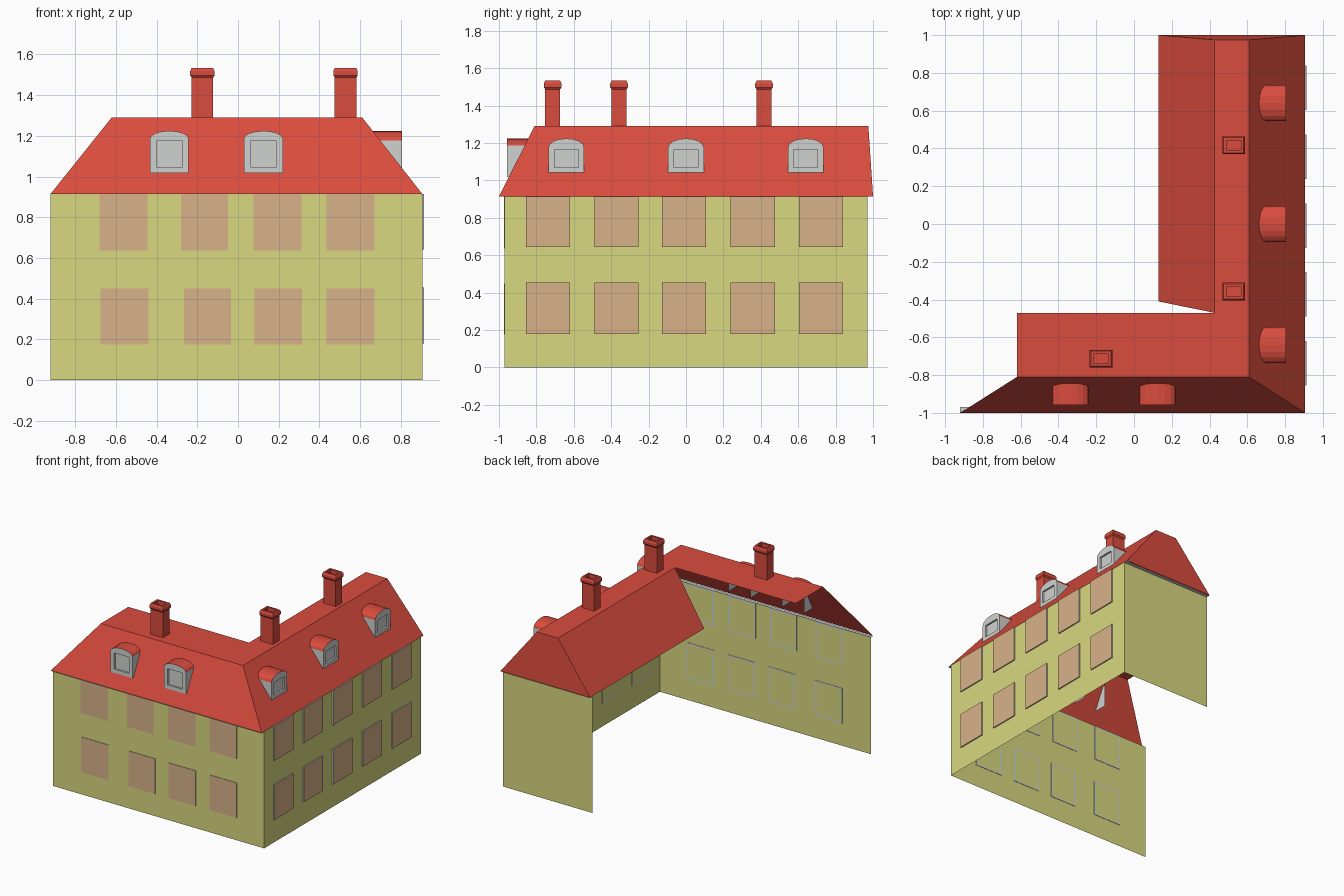
import bpy, bmesh, math

if "Cube" in bpy.data.objects:
    bpy.data.objects.remove(bpy.data.objects["Cube"])

def mat(name, r, g, b):
    m = bpy.data.materials.new(name)
    m.diffuse_color = (r, g, b, 1)
    m.use_nodes = True
    m.node_tree.nodes["Principled BSDF"].inputs["Base Color"].default_value = m.diffuse_color
    return m

RED = mat("roof red", .70, .072, .048)
WALL = mat("wall yellow", .69, .69, .215)
PANE = mat("window salmon", .69, .45, .25)
GREY = mat("trim grey", .63, .65, .63)

EAVE, TOP = .915, 1.29


def make(name, polys, mats, recalc=False):
    """Build an object from (points, material index) polygons."""
    bm = bmesh.new()
    for pts, mi in polys:
        f = bm.faces.new([bm.verts.new(p) for p in pts])
        f.material_index = mi
    bmesh.ops.remove_doubles(bm, verts=bm.verts, dist=.0004)
    if recalc:
        bmesh.ops.recalc_face_normals(bm, faces=bm.faces)
    me = bpy.data.meshes.new(name)
    bm.to_mesh(me)
    bm.free()
    for m in mats:
        me.materials.append(m)
    ob = bpy.data.objects.new(name, me)
    bpy.context.collection.objects.link(ob)
    return ob


# side mappings: u along the wall, v outward, w up
def front(u, v, w):
    return (u, -v, w)

def right(u, v, w):
    return (v, u, w)


# walls: front, right and back end, inner sides open
FY, RX = .97, .905
def wall(name, a, b):
    make(name, [([(*a, 0), (*b, 0), (*b, EAVE), (*a, EAVE)], 0)], [WALL])

wall("front_wall", (-.92, -FY), (RX, -FY))
wall("right_wall", (RX, -FY), (RX, FY))
wall("back_end_wall", (RX, FY), (.13, FY))

# grey soffits under the overhanging eaves
def soffit(name, x0, x1, y0, y1):
    z = EAVE - .003
    make(name, [([(x0, y0, z), (x0, y1, z), (x1, y1, z), (x1, y0, z)], 0)], [GREY])

soffit("front_soffit", -.92, RX, -1, -FY)
soffit("back_soffit", .13, RX, FY, 1)

# roof: flat tops and steep slopes
fl, fr, rr = (-.62, -.81, TOP), (.61, -.81, TOP), (.61, .975, TOP)
ri, inner = (.425, .975, TOP), (.425, -.47, TOP)
e_fl, e_fr = (-.92, -1, EAVE), (RX, -1, EAVE)
e_rr, e_ri = (RX, 1, EAVE), (.13, 1, EAVE)
make("roof", [
    ([e_fl, e_fr, fr, fl], 0),
    ([e_fr, e_rr, rr, fr], 0),
    ([e_rr, e_ri, ri, rr], 0),
    ([e_ri, (.13, -.41, EAVE), inner, ri], 0),
    ([fl, fr, rr, ri, inner, (-.62, -.47, TOP)], 0),
], [RED])


# windows: thin plates, salmon outside, grey rim, wall colour inside
def window(name, side, v, u0, u1, w0, w1, out):
    def ring(d, i):
        return [side(u, v + d, w) for u, w in
                ((u0 + i, w0 + i), (u1 - i, w0 + i), (u1 - i, w1 - i), (u0 + i, w1 - i))]
    o, b, c = ring(out, 0), ring(-.003, 0), ring(-.003, .011)
    polys = [(o, 0), (c, 2)]
    for p, q in ((o, b), (b, c)):
        polys += [([p[k], p[(k + 1) % 4], q[(k + 1) % 4], q[k]], 1) for k in range(4)]
    make(name, polys, [PANE, GREY, WALL], True)

for row, (w0, w1, spans) in enumerate((
        (.175, .45, ((-.675, -.44), (-.265, -.035), (.08, .315), (.435, .67))),
        (.637, .914, ((-.68, -.445), (-.28, -.05), (.075, .313), (.435, .67))))):
    for n, (a, b) in enumerate(spans):
        window(f"front_window_{row}_{n}", front, FY, a, b, w0, w1, .004)
for row, (w0, w1) in enumerate(((.18, .455), (.643, .914))):
    for n, c in enumerate((-.737, -.372, -.01, .357, .722)):
        window(f"right_window_{row}_{n}", right, RX, c - .118, c + .118, w0, w1, .009)


# dormers: arched boxes with a recessed square window
def dormer(name, side, u, v0, v1, w0, shoulder, crown):
    h, n, s = .095, 8, .064
    arch = [(u - h * math.cos(math.pi * k / n),
             shoulder + (crown - shoulder) * math.sin(math.pi * k / n)) for k in range(n + 1)]
    P = lambda p, v: side(p[0], v, p[1])
    bl, br = (u - h, w0), (u + h, w0)
    a, b = (u - s, w0 + .03), (u + s, w0 + .03)
    c, d = (u + s, shoulder - .012), (u - s, shoulder - .012)
    polys = []
    # frame around the recess
    for pts in ([bl, br, b, a], [br, arch[-1], c, b], [bl, a, d, arch[0]], [d, c] + arch[::-1]):
        polys.append(([P(p, v1) for p in pts], 0))
    sq = [a, b, c, d]
    for k in range(4):
        p, q = sq[k], sq[(k + 1) % 4]
        polys.append(([P(p, v1), P(q, v1), P(q, v1 - .014), P(p, v1 - .014)], 0))
    polys.append(([P(p, v1 - .014) for p in sq], 0))
    # cheeks and curved red roof
    for p, q in ((bl, arch[0]), (br, arch[-1])):
        polys.append(([P(p, v0), P(p, v1), P(q, v1), P(q, v0)], 0))
    for p, q in zip(arch, arch[1:]):
        polys.append(([P(p, v0), P(q, v0), P(q, v1), P(p, v1)], 1))
    make(name, polys, [GREY, RED], True)

for n, u in enumerate((-.337, .125)):
    dormer(f"front_dormer_{n}", front, u, .84, .957, 1.018, 1.187, 1.224)
for n, u in enumerate((-.64, 0, .64)):
    dormer(f"right_dormer_{n}", right, u, .655, .805, 1.04, 1.178, 1.224)


# chimneys: hollow rectangular shafts with a bulged cap
def chimney(name, x, y):
    prof = [(0, TOP - .005), (0, 1.487), (.007, 1.497), (.007, 1.518),
            (0, 1.533), (-.014, 1.533), (-.014, TOP + .002)]
    rings = [[(x + sx * (.053 + o), y + sy * (.04 + o), z)
              for sx, sy in ((-1, -1), (1, -1), (1, 1), (-1, 1))] for o, z in prof]
    polys = [([p[k], p[(k + 1) % 4], q[(k + 1) % 4], q[k]], 0)
             for p, q in zip(rings, rings[1:]) for k in range(4)]
    make(name, polys, [RED])

for n, (x, y) in enumerate(((-.175, -.713), (.528, -.358), (.528, .417))):
    chimney(f"chimney_{n}", x, y)
